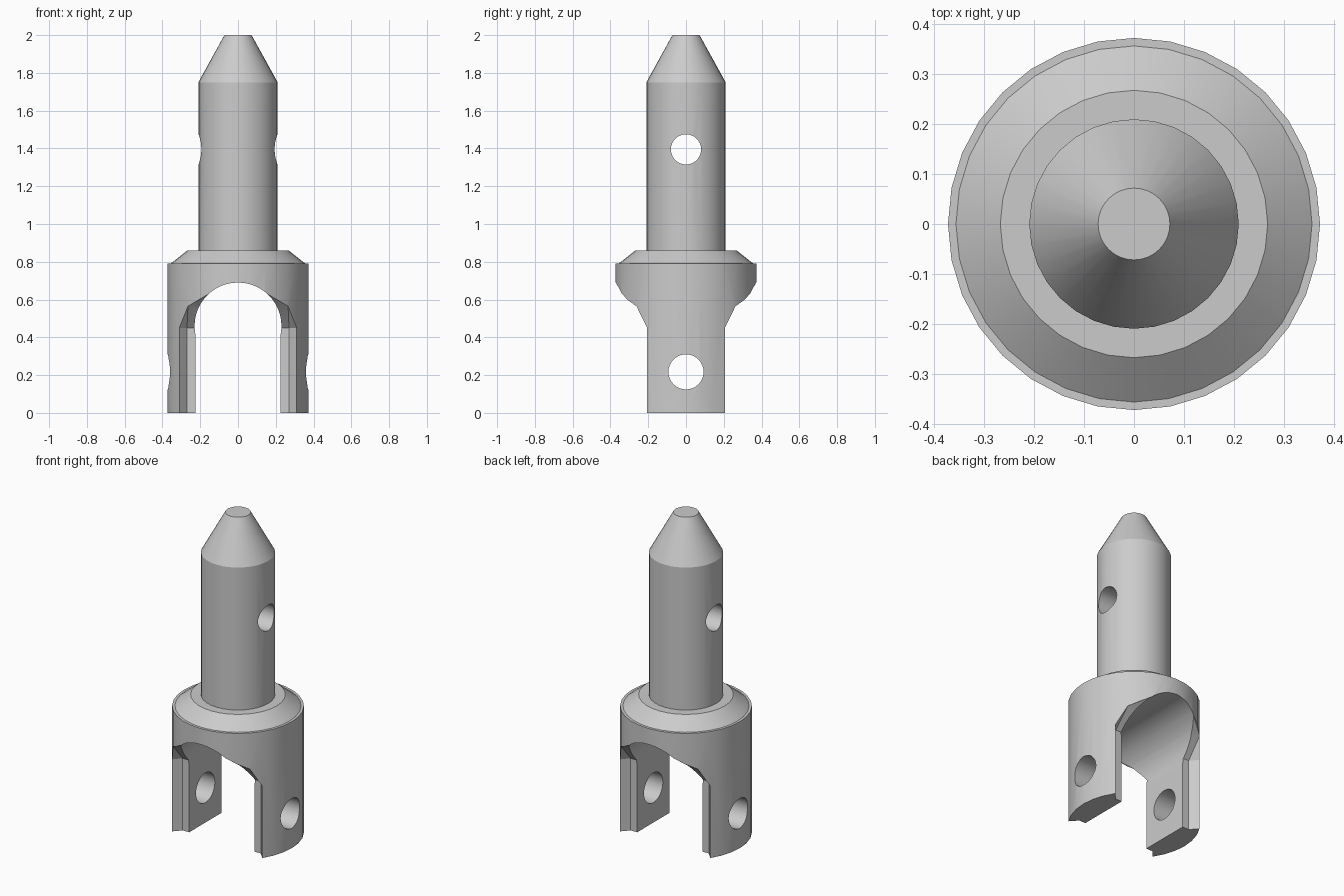
import bpy, bmesh, math
from mathutils import Vector, Matrix

if "Cube" in bpy.data.objects:
    bpy.data.objects.remove(bpy.data.objects["Cube"], do_unlink=True)

steel = bpy.data.materials.new("plain grey steel")
steel.use_nodes = True
colour = (0.6, 0.6, 0.6, 1)
steel.diffuse_color = colour
steel.node_tree.nodes["Principled BSDF"].inputs["Base Color"].default_value = colour


def make_object(name, bm):
    bmesh.ops.recalc_face_normals(bm, faces=bm.faces)
    mesh = bpy.data.meshes.new(name)
    bm.to_mesh(mesh)
    bm.free()
    mesh.materials.append(steel)
    obj = bpy.data.objects.new(name, mesh)
    bpy.context.collection.objects.link(obj)
    return obj


def lathe(name, profile, sides):
    bm = bmesh.new()
    rings = []
    for r, z in profile:
        rings.append([bm.verts.new((r * math.cos(math.tau * i / sides),
                                    r * math.sin(math.tau * i / sides), z))
                      for i in range(sides)])
    for low, high in zip(rings, rings[1:]):
        for i in range(sides):
            j = (i + 1) % sides
            bm.faces.new((low[i], low[j], high[j], high[i]))
    bm.faces.new(rings[0])
    bm.faces.new(rings[-1])
    return make_object(name, bm)


def rod(name, axis, radius, z, sides):
    bm = bmesh.new()
    turn = Matrix.Rotation(math.pi / 2, 4, "Y" if axis == "X" else "X")
    bmesh.ops.create_cone(bm, cap_ends=True, segments=sides, radius1=radius,
                          radius2=radius, depth=2,
                          matrix=Matrix.Translation((0, 0, z)) @ turn)
    return make_object(name, bm)


def hull(name, points):
    bm = bmesh.new()
    for p in points:
        bm.verts.new(p)
    bmesh.ops.convex_hull(bm, input=bm.verts)
    loose = [v for v in bm.verts if not v.link_faces]
    bmesh.ops.delete(bm, geom=loose, context="VERTS")
    return make_object(name, bm)


# Turned body: collar, shaft and tapered tip
body = lathe("fork_pin", [(0.373, 0), (0.373, 0.79), (0.357, 0.79), (0.268, 0.86),
                          (0.21, 0.86), (0.21, 1.75), (0.072, 2)], 32)

# Fork slot with its rounded top
cutters = [
    hull("slot_cutter", [(x, y, z) for x in (-0.225, 0.225)
                         for y in (-1, 1) for z in (-0.1, 0.46)]),
    rod("arch_cutter", "Y", 0.23, 0.46, 48),
]

# Chamfered mouth of the slot, front and back
for side in (-1, 1):
    pts = [(0.27, 0.16, -0.1), (0.27, 0.16, 0.45), (0.34, 0.238, -0.1),
           (0.34, 0.238, 0.45), (0.34, 0.6, -0.1), (0.34, 0.6, 0.45),
           (0.265, 0.262, 0.565), (0.265, 0.6, 0.565),
           (0.155, 0.338, 0.63), (0.155, 0.6, 0.63)]
    cutters.append(hull("mouth_cutter", [(s * x, side * y, z)
                                         for x, y, z in pts for s in (-1, 1)]))

# Cross holes through the legs and the shaft
cutters.append(rod("leg_hole_cutter", "X", 0.093, 0.217, 32))
cutters.append(rod("shaft_hole_cutter", "X", 0.08, 1.395, 32))

for cutter in cutters:
    cutter.hide_render = True
    mod = body.modifiers.new(cutter.name, "BOOLEAN")
    mod.operation = "DIFFERENCE"
    mod.solver = "EXACT"
    mod.object = cutter

# Bake the cuts and clear the cutters away
bpy.context.view_layer.update()
baked = bpy.data.meshes.new_from_object(
    body.evaluated_get(bpy.context.evaluated_depsgraph_get()))
body.modifiers.clear()
body.data = baked
for cutter in cutters:
    bpy.data.objects.remove(cutter, do_unlink=True)

for obj in bpy.context.selected_objects:
    obj.select_set(False)
body.select_set(True)
bpy.context.view_layer.objects.active = body
bpy.ops.object.shade_smooth_by_angle(angle=math.radians(25))
